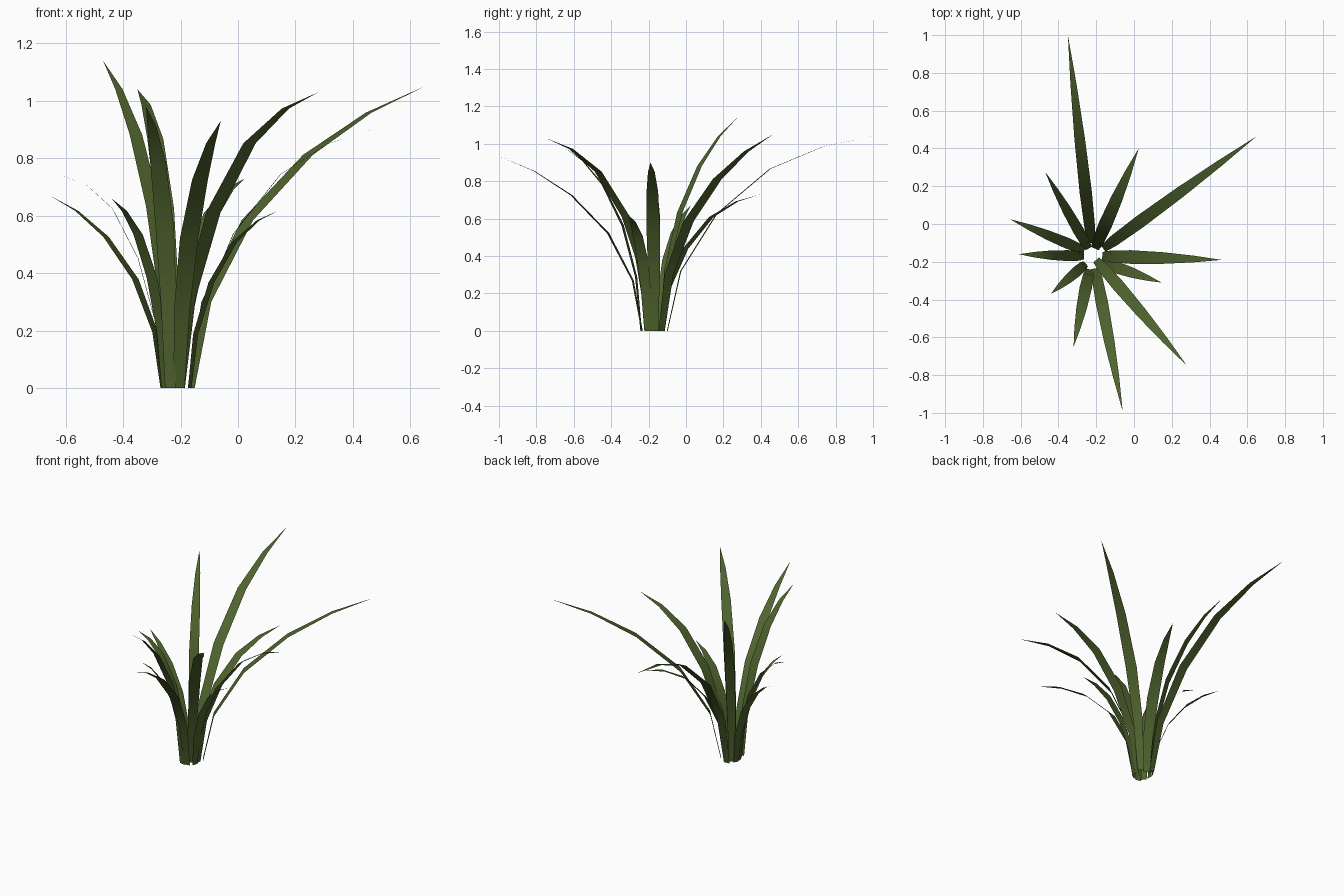
import bpy
import bmesh
from mathutils import Vector

cube = bpy.data.objects.get("Cube")
if cube:
    bpy.data.objects.remove(cube)

# Leaf colour
green = bpy.data.materials.new("leaf green")
green.use_nodes = True
colour = (0.078, 0.126, 0.027, 1)
green.diffuse_color = colour
bsdf = green.node_tree.nodes["Principled BSDF"]
bsdf.inputs["Base Color"].default_value = colour
bsdf.inputs["Roughness"].default_value = 0.9

# Shared blade profile: outward reach, straight rise, drooping rise, width
REACH = (0, 0.065, 0.24, 0.5, 0.76, 1)
RISE = (0, 0.29, 0.565, 0.785, 0.92, 1)
DROOP = (0, 0.31, 0.61, 0.845, 0.955, 1)
WIDTH = (0.6, 0.86, 1, 0.86, 0.5, 0)


def blade(name, base, tip, droop, breadth):
    """A flat tapering ribbon that arches from base to tip."""
    start, end = Vector((*base, 0)), Vector(tip)
    height = end.z
    out = Vector((end.x - start.x, end.y - start.y, 0))
    side = Vector((-out.y, out.x, 0)).normalized()
    bm = bmesh.new()
    rows = []
    for reach, rise, arch, width in zip(REACH, RISE, DROOP, WIDTH):
        mid = start + out * reach
        mid.z = height * (rise + (arch - rise) * droop)
        if width:
            offset = side * breadth * width / 2
            rows.append([bm.verts.new(mid - offset), bm.verts.new(mid + offset)])
        else:
            rows.append([bm.verts.new(mid)])
    for low, high in zip(rows, rows[1:]):
        bm.faces.new(low + high[::-1])
    for face in bm.faces:
        face.smooth = True
    mesh = bpy.data.meshes.new(name)
    bm.to_mesh(mesh)
    bm.free()
    mesh.materials.append(green)
    bpy.context.collection.objects.link(bpy.data.objects.new(name, mesh))


# Blades around the clump: base, tip, amount of droop, breadth
BLADES = {
    "back_long_blade": ((-0.225, -0.10), (-0.35, 1.0, 1.04), 0.8, 0.065),
    "back_short_blade": ((-0.207, -0.13), (0.025, 0.40, 0.73), 0.8, 0.072),
    "back_left_long_blade": ((-0.163, -0.13), (0.65, 0.465, 1.05), -0.2, 0.068),
    "back_right_tall_blade": ((-0.24, -0.13), (-0.47, 0.275, 1.14), -0.2, 0.058),
    "right_low_blade": ((-0.263, -0.14), (-0.655, 0.025, 0.67), 0, 0.058),
    "right_drooping_blade": ((-0.265, -0.17), (-0.61, -0.16, 0.74), 1, 0.058),
    "front_right_short_blade": ((-0.255, -0.21), (-0.44, -0.37, 0.66), 0.4, 0.057),
    "front_right_blade": ((-0.235, -0.24), (-0.32, -0.65, 0.98), 0.2, 0.065),
    "front_long_blade": ((-0.205, -0.235), (-0.06, -0.99, 0.93), -0.1, 0.065),
    "front_left_long_blade": ((-0.2, -0.19), (0.28, -0.75, 1.03), 0.7, 0.066),
    "left_blade": ((-0.168, -0.17), (0.465, -0.19, 0.90), 0.7, 0.072),
    "left_short_blade": ((-0.168, -0.205), (0.145, -0.31, 0.62), 0.6, 0.063),
}
for name, (base, tip, droop, breadth) in BLADES.items():
    blade(name, base, tip, droop, breadth)
